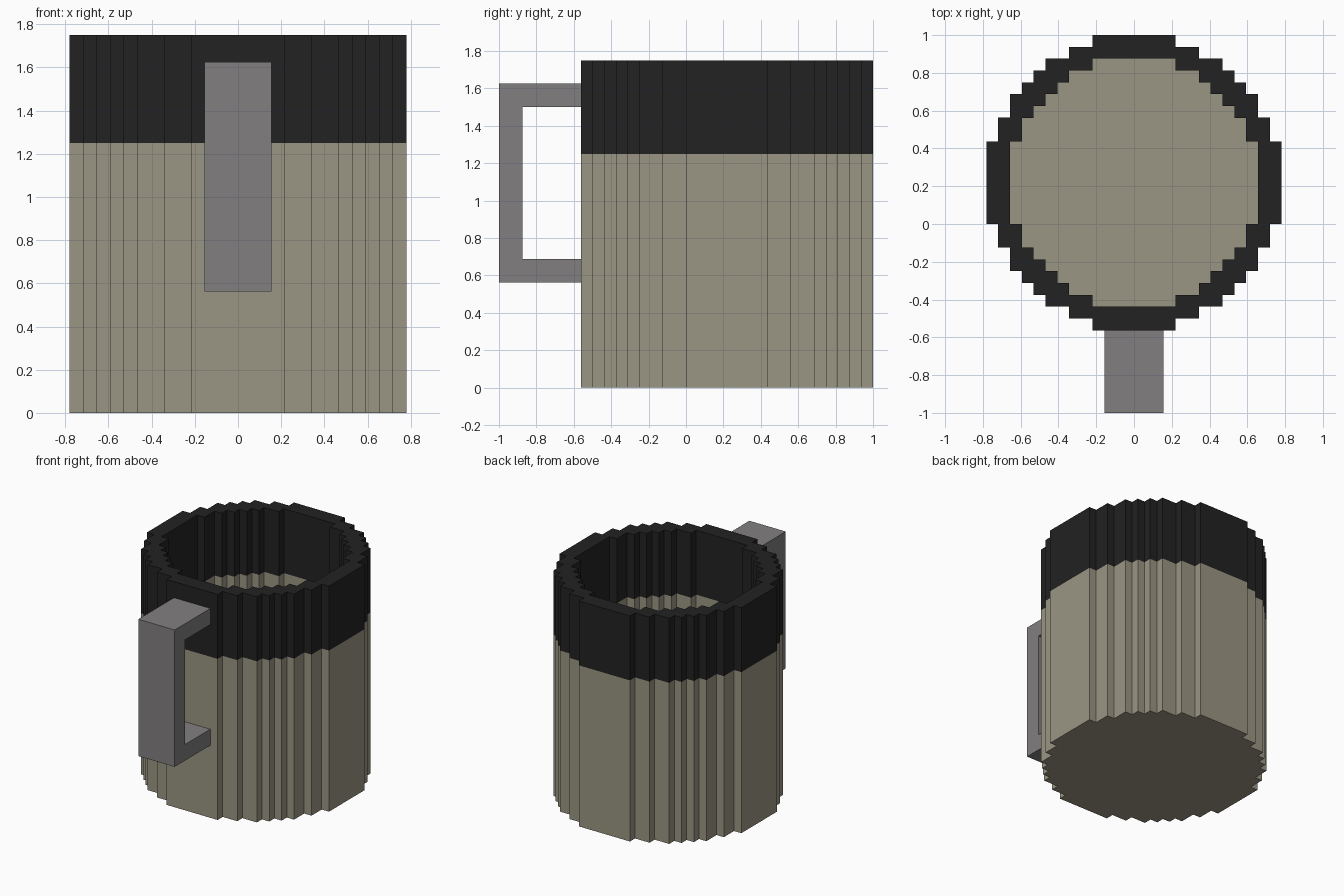
import bpy, bmesh

if "Cube" in bpy.data.objects:
    bpy.data.objects.remove(bpy.data.objects["Cube"])

U = 0.0625           # size of one block step
CY = 3.5 * U         # centre of the mug in y
SPLIT, TOP, FLOOR = 1.25, 1.75, 0.125


def material(name, rgb):
    m = bpy.data.materials.new(name)
    m.diffuse_color = (*rgb, 1)
    m.use_nodes = True
    m.node_tree.nodes["Principled BSDF"].inputs["Base Color"].default_value = m.diffuse_color
    return m


beige = material("beige", (0.323, 0.305, 0.227))
black = material("soft black", (0.016, 0.016, 0.016))
grey = material("warm grey", (0.223, 0.212, 0.216))


def finish(name, bm, mats):
    bmesh.ops.recalc_face_normals(bm, faces=bm.faces)
    me = bpy.data.meshes.new(name)
    bm.to_mesh(me)
    bm.free()
    for m in mats:
        me.materials.append(m)
    ob = bpy.data.objects.new(name, me)
    bpy.context.collection.objects.link(ob)
    return ob


def stepped_circle(corners):
    """Blocky circle from the outward corners of one quadrant."""
    quad = []
    for i, (x, y) in enumerate(corners):
        quad.append((x, y))
        if i + 1 < len(corners):
            quad.append((corners[i + 1][0], y))
    pts = []
    for _ in range(4):
        pts += quad
        quad = [(-y, x) for x, y in quad]
    return [(x * U, y * U + CY) for x, y in pts]


outer = stepped_circle([(12.5, 3.5), (11.5, 5.5), (10.5, 7.5), (9.5, 8.5),
                        (8.5, 9.5), (7.5, 10.5), (5.5, 11.5), (3.5, 12.5)])
inner = stepped_circle([(10.5, 3.5), (9.5, 5.5), (8.5, 6.5), (7.5, 7.5),
                        (6.5, 8.5), (5.5, 9.5), (3.5, 10.5)])

# Mug body: outer wall, inner wall, base, floor and rim in one shell
bm = bmesh.new()


def wall(outline, heights):
    rings = [[bm.verts.new((x, y, z)) for x, y in outline] for z in heights]
    n = len(outline)
    for lo, hi in zip(rings, rings[1:]):
        for i in range(n):
            j = (i + 1) % n
            bm.faces.new((lo[i], lo[j], hi[j], hi[i]))
    bm.faces.new(rings[0])
    top = rings[-1]
    return [bm.edges.get((top[i], top[(i + 1) % n])) for i in range(n)]


rim_edges = wall(outer, (0, SPLIT, TOP)) + wall(inner, (FLOOR, SPLIT, TOP))
bmesh.ops.triangle_fill(bm, edges=rim_edges, use_beauty=True, normal=(0, 0, 1))
# Dark band above the split height
for f in bm.faces:
    f.material_index = int(f.calc_center_median().z > SPLIT)
finish("mug_body", bm, [beige, black])

# Handle: C-shaped profile extruded sideways
profile = [(-9, 9), (-16, 9), (-16, 26), (-9, 26),
           (-9, 24), (-14, 24), (-14, 11), (-9, 11)]
bm = bmesh.new()
face = bm.faces.new([bm.verts.new((-2.5 * U, y * U, z * U)) for y, z in profile])
ext = bmesh.ops.extrude_face_region(bm, geom=[face], use_keep_orig=True)
moved = [v for v in ext["geom"] if isinstance(v, bmesh.types.BMVert)]
bmesh.ops.translate(bm, verts=moved, vec=(5 * U, 0, 0))
finish("handle", bm, [grey])
